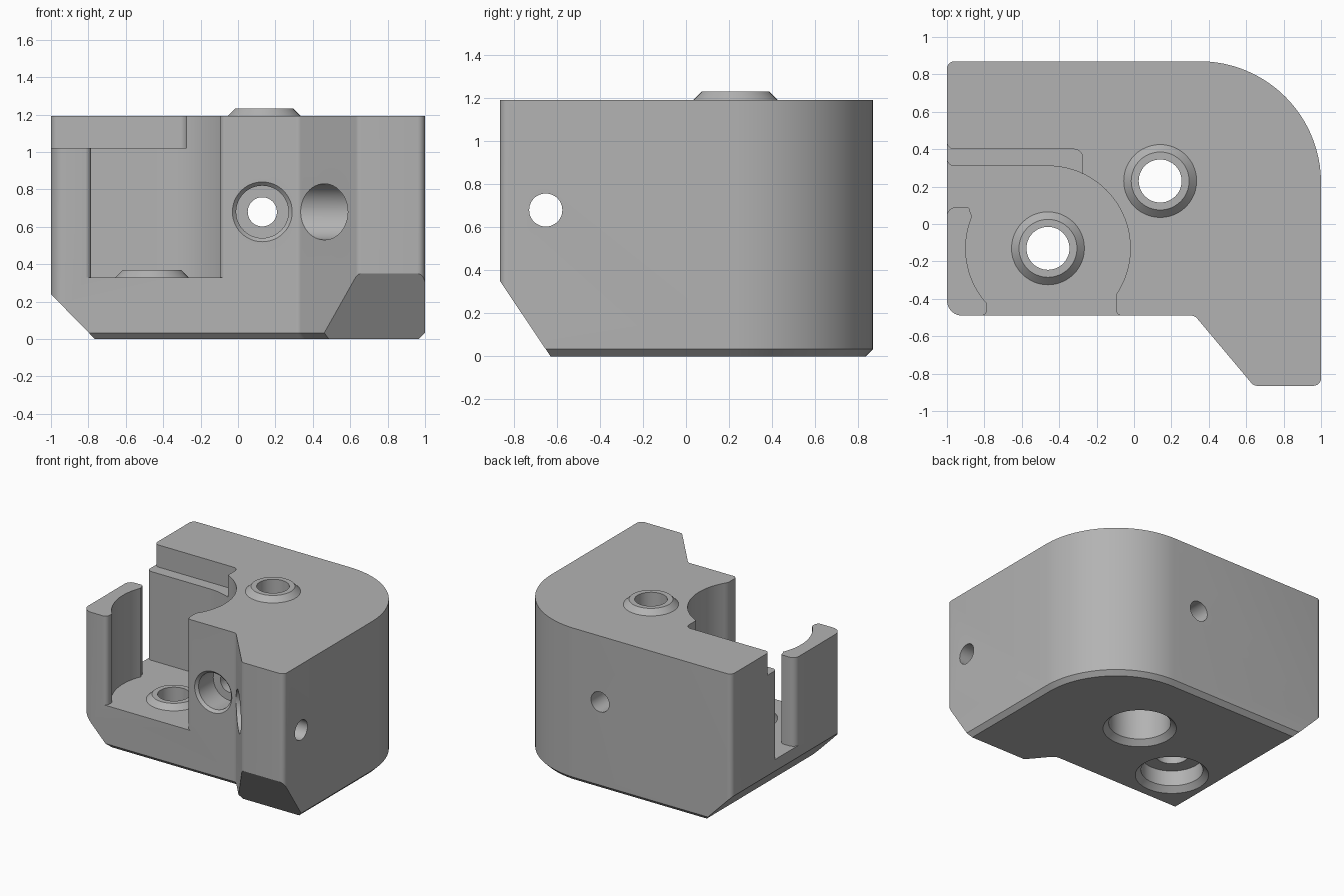
import bpy, bmesh, math
from mathutils import Vector, Matrix

if "Cube" in bpy.data.objects:
    bpy.data.objects.remove(bpy.data.objects["Cube"])

grey = bpy.data.materials.new("plain_grey")
grey.diffuse_color = (0.45, 0.45, 0.45, 1)
grey.use_nodes = True
grey.node_tree.nodes["Principled BSDF"].inputs["Base Color"].default_value = grey.diffuse_color


def rounded(points):
    """Outline from (x, y, radius) corners; radius 0 keeps the corner."""
    out, n = [], len(points)
    for i, (x, y, r) in enumerate(points):
        p = Vector((x, y))
        if r == 0:
            out.append(p)
            continue
        a = (Vector(points[i - 1][:2]) - p).normalized()
        b = (Vector(points[(i + 1) % n][:2]) - p).normalized()
        half = a.angle(b) / 2
        c = p + (a + b).normalized() * (r / math.sin(half))
        t0, t1 = p + a * (r / math.tan(half)), p + b * (r / math.tan(half))
        a0 = math.atan2(*(t0 - c).yx)
        d = (math.atan2(*(t1 - c).yx) - a0 + math.pi) % (2 * math.pi) - math.pi
        steps = 32 if r > 0.3 else 6
        for k in range(steps + 1):
            t = a0 + d * k / steps
            out.append(c + Vector((math.cos(t), math.sin(t))) * r)
    return out


def inset(loop, d):
    """Move a counter-clockwise loop inwards by d."""
    out, n = [], len(loop)
    for i, p in enumerate(loop):
        e0 = (p - loop[i - 1]).normalized()
        e1 = (loop[(i + 1) % n] - p).normalized()
        n0, n1 = Vector((-e0.y, e0.x)), Vector((-e1.y, e1.x))
        out.append(p + (n0 + n1) * (d / (1 + n0.dot(n1))))
    return out


def loft(name, rings):
    """Solid from stacked (loop, z) rings."""
    bm = bmesh.new()
    vs = [[bm.verts.new((p.x, p.y, z)) for p in loop] for loop, z in rings]
    n = len(vs[0])
    for lo, hi in zip(vs, vs[1:]):
        for i in range(n):
            j = (i + 1) % n
            bm.faces.new((lo[i], lo[j], hi[j], hi[i]))
    bm.faces.new(vs[0][::-1])
    bm.faces.new(vs[-1])
    bmesh.ops.recalc_face_normals(bm, faces=bm.faces)
    me = bpy.data.meshes.new(name)
    bm.to_mesh(me)
    bm.free()
    ob = bpy.data.objects.new(name, me)
    bpy.context.collection.objects.link(ob)
    return ob


def turned(name, steps, at=(0, 0, 0), rot=None):
    """Round solid from (radius, height) steps along its axis."""
    circle = [Vector((math.cos(t * math.pi / 24), math.sin(t * math.pi / 24))) for t in range(48)]
    ob = loft(name, [([p * r for p in circle], z) for r, z in steps])
    ob.data.transform(Matrix.Translation(at) @ (rot or Matrix()))
    return ob


def combine(target, tool, op='DIFFERENCE'):
    bpy.context.view_layer.objects.active = target
    m = target.modifiers.new(tool.name, 'BOOLEAN')
    m.operation, m.object, m.solver = op, tool, 'EXACT'
    bpy.ops.object.modifier_apply(modifier=m.name)
    bpy.data.objects.remove(tool)


# Main block with a bevelled bottom edge
outline = rounded([(-1, -0.49, 0.08), (0.325, -0.49, 0.04), (0.64, -0.865, 0.04),
                   (1, -0.865, 0.04), (1, 0.87, 0.65), (-1, 0.87, 0.04)])
body = loft("bracket_block", [(inset(outline, 0.033), 0), (outline, 0.033), (outline, 1.192)])

# Sloped lower edges on the left and the front
bm = bmesh.new()
bm.from_mesh(body.data)
for co, no in (((-1, 0, 0.24), (-0.24, 0, -0.235)), ((0, -0.865, 0.35), (0, -0.35, -0.235))):
    bmesh.ops.bisect_plane(bm, geom=bm.verts[:] + bm.edges[:] + bm.faces[:], dist=1e-5,
                           plane_co=co, plane_no=Vector(no).normalized(), clear_outer=True)
    bmesh.ops.holes_fill(bm, edges=[e for e in bm.edges if e.is_boundary], sides=0)
bmesh.ops.recalc_face_normals(bm, faces=bm.faces)
bm.to_mesh(body.data)
bm.free()

# Round pulley pocket, open at the front and in a slot on the left
px, py, pr = -0.46, -0.13, 0.44


def arc(a0, a1, n):
    return [(px + pr * math.cos(math.radians(a0 + (a1 - a0) * k / n)),
             py + pr * math.sin(math.radians(a0 + (a1 - a0) * k / n)), 0) for k in range(n + 1)]


pocket = ([(-1.1, 0.40, 0), (-1.001, 0.40, 0), (-1.001, 0.31, 0.04)] + arc(90, -34, 36)
          + [(-0.097, -0.40, 0.02), (-0.097, -0.491, 0.035), (-0.04, -0.491, 0), (-0.04, -0.6, 0),
             (-0.85, -0.6, 0), (-0.85, -0.491, 0), (-0.785, -0.491, 0.035), (-0.785, -0.43, 0.02)]
          + arc(222, 157, 18)
          + [(-0.875, 0.06, 0), (-0.878, 0.09, 0.02), (-1.001, 0.09, 0.05), (-1.001, 0.05, 0), (-1.1, 0.05, 0)])
loop = rounded(pocket)
combine(body, loft("pocket_cutter", [(loop, 0.33), (loop, 1.4)]))

# Lowered ledge and left wall
loop = rounded([(-1.1, 0.49, 0), (-1.001, 0.49, 0), (-1.001, 0.40, 0.04), (-0.275, 0.40, 0.045),
                (-0.275, -0.6, 0), (-1.1, -0.6, 0)])
combine(body, loft("ledge_cutter", [(loop, 1.02), (loop, 1.4)]))

# Raised bosses with screw holes counterbored from below
for x, y, top, seat in ((0.14, 0.23, 1.192, 1.0), (px, py, 0.33, 0.16)):
    combine(body, turned("boss", [(0.205, top - 0.01), (0.195, top), (0.155, top + 0.04)],
                         (x, y, 0)), 'UNION')
    combine(body, turned("screw_hole", [(0.295, -0.035), (0.22, 0.04), (0.22, seat),
                                        (0.115, seat), (0.115, 1.5)], (x, y, 0)))

# Horizontal holes: one front to back, one left to right
to_back = Matrix.Rotation(-math.pi / 2, 4, 'X')
to_right = Matrix.Rotation(math.pi / 2, 4, 'Y')
combine(body, turned("front_hole", [(0.18, -0.02), (0.14, 0.02), (0.14, 0.2), (0.078, 0.2), (0.078, 1.6)],
                     (0.13, -0.49, 0.68), to_back))
combine(body, turned("side_hole", [(0.15, 0), (0.15, 0.5), (0.077, 0.5), (0.077, 1.0)],
                     (0.2, -0.652, 0.68), to_right))

# Finish
body.data.materials.clear()
body.data.materials.append(grey)
bpy.ops.object.select_all(action='DESELECT')
body.select_set(True)
bpy.context.view_layer.objects.active = body
bpy.ops.object.shade_smooth_by_angle(angle=math.radians(30))
